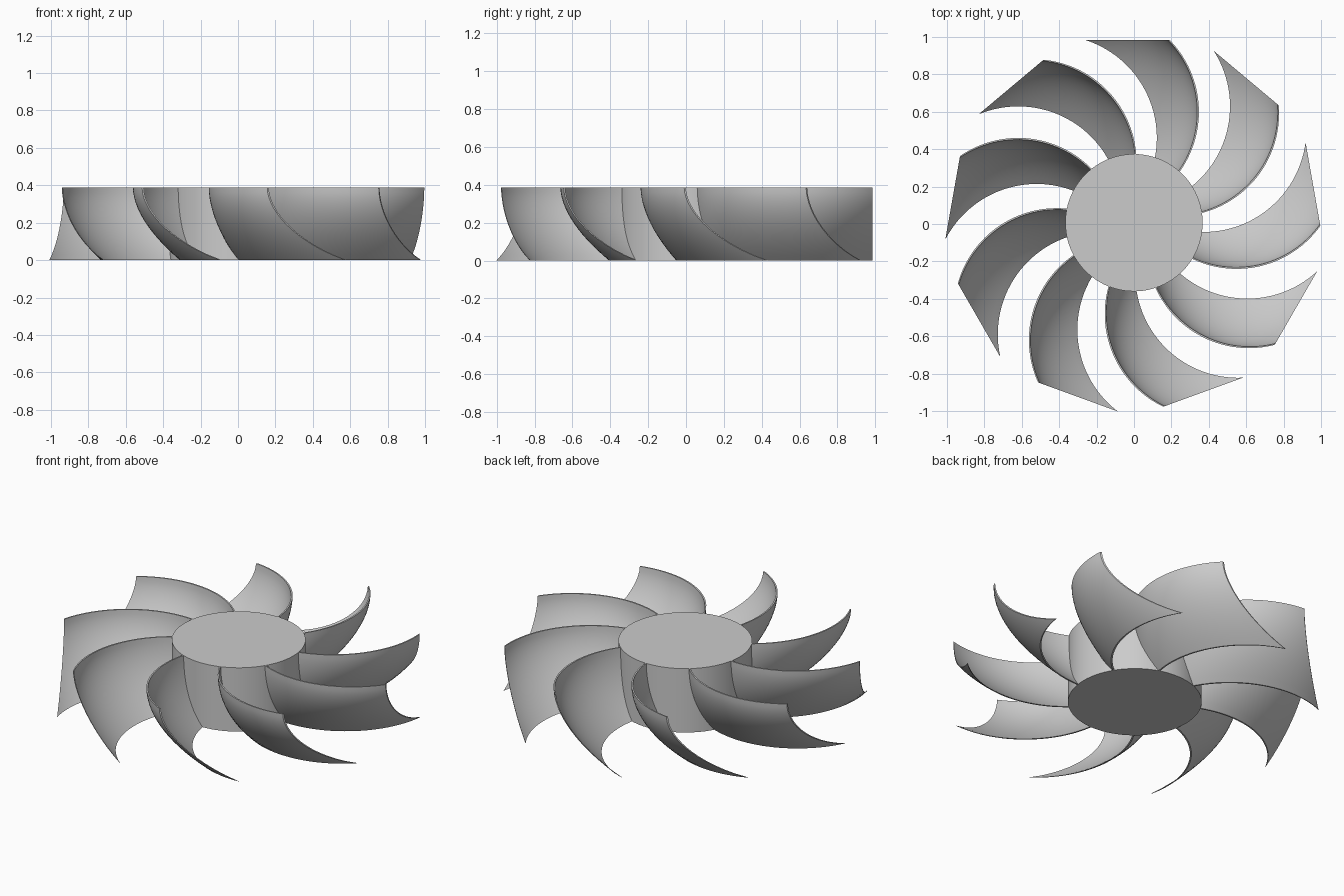
import bpy, bmesh, math
from mathutils import Matrix, Vector

cube = bpy.data.objects.get("Cube")
if cube:
    bpy.data.objects.remove(cube)

HEIGHT, HUB_R, TIP_Y, ARC_R = 0.387, 0.367, 0.978, 0.55
BLADES, ROWS, COLS, THICK = 9, 14, 28, 0.009
CENTRE = Vector((0, 0.007, 0))

grey = bpy.data.materials.new("plain_grey")
grey.use_nodes = True
colour = (0.6, 0.6, 0.6, 1)
grey.diffuse_color = colour
grey.node_tree.nodes["Principled BSDF"].inputs["Base Color"].default_value = colour


def finish(bm, name):
    bmesh.ops.recalc_face_normals(bm, faces=bm.faces)
    mesh = bpy.data.meshes.new(name)
    bm.to_mesh(mesh)
    bm.free()
    mesh.materials.append(grey)
    obj = bpy.data.objects.new(name, mesh)
    bpy.context.collection.objects.link(obj)
    bpy.ops.object.select_all(action="DESELECT")
    obj.select_set(True)
    bpy.context.view_layer.objects.active = obj
    bpy.ops.object.shade_smooth_by_angle(angle=math.radians(35))
    return obj


# Hub: plain solid drum
bm = bmesh.new()
bmesh.ops.create_cone(bm, cap_ends=True, segments=96, radius1=HUB_R, radius2=HUB_R, depth=HEIGHT,
                      matrix=Matrix.Translation(CENTRE + Vector((0, 0, HEIGHT / 2))))
finish(bm, "hub")


# Blade: a circular arc in plan that slides sideways faster and faster towards the bottom
def blade_point(row, col):
    drop = row / ROWS
    slide = drop ** 1.8
    cx, cy = -0.203 - 0.216 * slide, 0.593 - 0.14 * slide
    start = math.asin((0.25 + 0.04 * slide - cy) / ARC_R)
    end = math.asin((TIP_Y - cy) / ARC_R)
    a = start + (end - start) * col / COLS
    return Vector((cx + ARC_R * math.cos(a), cy + ARC_R * math.sin(a), HEIGHT * (1 - drop)))


def make_blade(index):
    bm = bmesh.new()
    grid = [[bm.verts.new(blade_point(r, c)) for c in range(COLS + 1)] for r in range(ROWS + 1)]
    for r in range(ROWS):
        for c in range(COLS):
            bm.faces.new((grid[r][c], grid[r + 1][c], grid[r + 1][c + 1], grid[r][c + 1]))
    # give the sheet its thickness
    ext = bmesh.ops.extrude_face_region(bm, geom=bm.faces[:], use_keep_orig=True)
    moved = [v for v in ext["geom"] if isinstance(v, bmesh.types.BMVert)]
    bmesh.ops.translate(bm, verts=moved, vec=(-THICK, 0, 0))
    turn = Matrix.Rotation(math.tau * index / BLADES, 4, "Z")
    bmesh.ops.transform(bm, matrix=Matrix.Translation(CENTRE) @ turn, verts=bm.verts)
    finish(bm, f"blade_{index + 1}")


for i in range(BLADES):
    make_blade(i)
